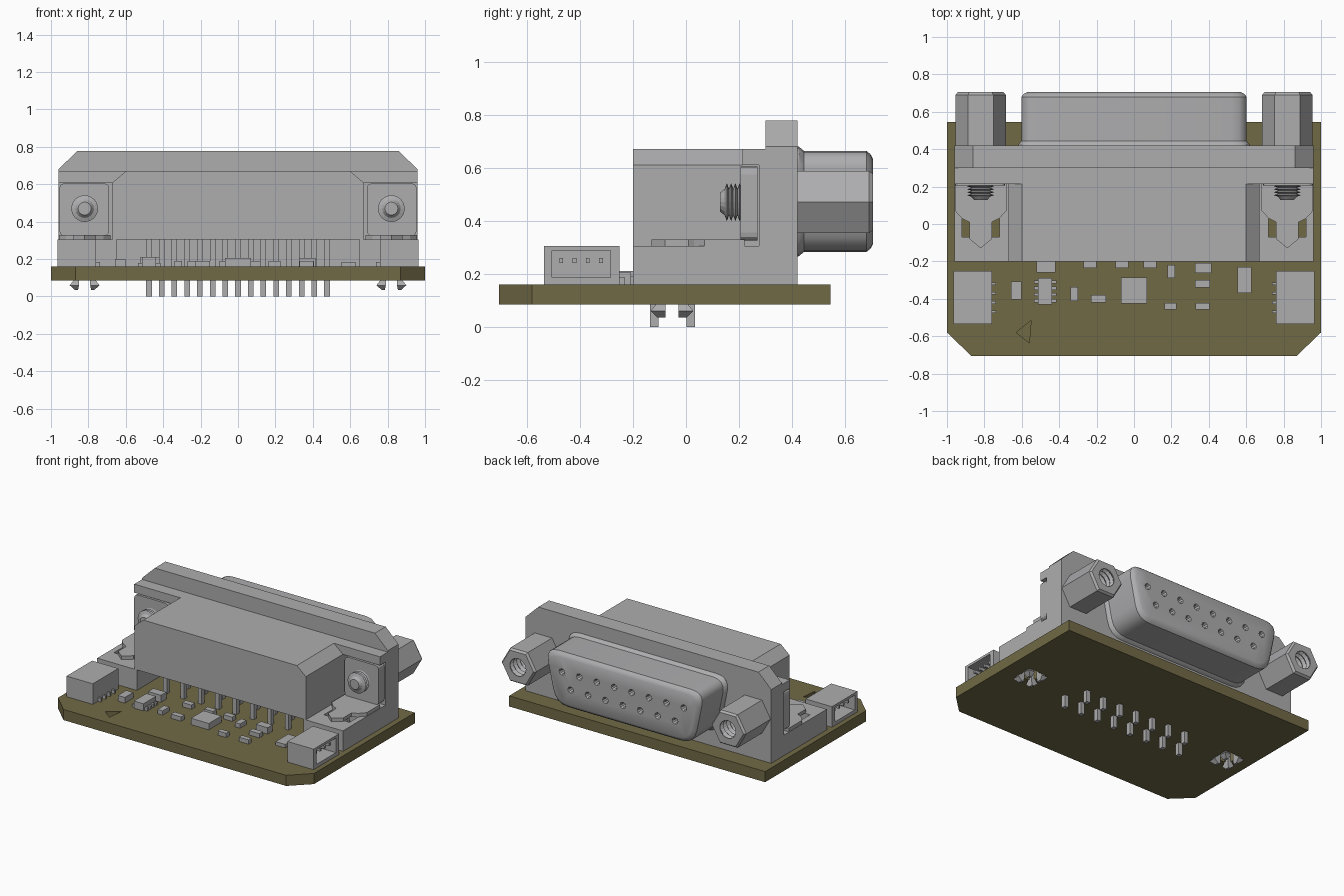
import bpy, bmesh, math
from mathutils import Vector

if "Cube" in bpy.data.objects:
    bpy.data.objects.remove(bpy.data.objects["Cube"], do_unlink=True)


def material(name, rgb):
    m = bpy.data.materials.new(name)
    m.use_nodes = True
    m.diffuse_color = (*rgb, 1)
    m.node_tree.nodes["Principled BSDF"].inputs["Base Color"].default_value = (*rgb, 1)
    return m


GREY = material("component grey", (0.42, 0.42, 0.43))
OLIVE = material("board olive", (0.165, 0.143, 0.06))


def finish(bm, name, mat=GREY, smooth=False):
    bmesh.ops.recalc_face_normals(bm, faces=bm.faces)
    mesh = bpy.data.meshes.new(name)
    bm.to_mesh(mesh)
    bm.free()
    mesh.materials.append(mat)
    ob = bpy.data.objects.new(name, mesh)
    bpy.context.collection.objects.link(ob)
    if smooth:
        activate(ob)
        bpy.ops.object.shade_smooth_by_angle(angle=math.radians(35))
    return ob


def activate(ob):
    bpy.ops.object.select_all(action='DESELECT')
    ob.select_set(True)
    bpy.context.view_layer.objects.active = ob


def add_loft(bm, rings):
    """Skin a stack of equal rings and cap both ends."""
    loops = [[bm.verts.new(p) for p in ring] for ring in rings]
    n = len(loops[0])
    for a, b in zip(loops, loops[1:]):
        for i in range(n):
            j = (i + 1) % n
            bm.faces.new((a[i], a[j], b[j], b[i]))
    bm.faces.new(loops[0])
    bm.faces.new(loops[-1])


def add_box(bm, x0, x1, y0, y1, z0, z1):
    x0, x1 = sorted((x0, x1))
    add_loft(bm, [[(x0, y0, z), (x1, y0, z), (x1, y1, z), (x0, y1, z)] for z in (z0, z1)])


def boxes(name, items, mat=GREY):
    bm = bmesh.new()
    for b in items:
        add_box(bm, *b)
    return finish(bm, name, mat)


def plan_prism(name, pts, z0, z1, mat=GREY):
    bm = bmesh.new()
    add_loft(bm, [[(x, y, z) for x, y in pts] for z in (z0, z1)])
    return finish(bm, name, mat)


def depth_prism(name, pts, y0, y1):
    bm = bmesh.new()
    add_loft(bm, [[(x, y, z) for x, z in pts] for y in (y0, y1)])
    return finish(bm, name)


def add_turned(bm, cx, cz, profile, sides, turn=0.0):
    """Turn a (y, radius) profile round an axis that runs along y."""
    add_loft(bm, [[(cx + r * math.cos(turn + 2 * math.pi * i / sides), y,
                    cz + r * math.sin(turn + 2 * math.pi * i / sides))
                   for i in range(sides)] for y, r in profile])


def cut(ob, cutter):
    cutter.hide_render = True
    mod = ob.modifiers.new("cut", 'BOOLEAN')
    mod.operation = 'DIFFERENCE'
    mod.solver = 'EXACT'
    mod.object = cutter
    activate(ob)
    bpy.ops.object.modifier_apply(modifier=mod.name)
    bpy.data.objects.remove(cutter, do_unlink=True)


def rounded(corners, radius, steps=4):
    """Round every corner of a convex outline."""
    out = []
    for i, c in enumerate(corners):
        c = Vector(c)
        a = c + (Vector(corners[i - 1]) - c).normalized() * radius
        b = c + (Vector(corners[(i + 1) % len(corners)]) - c).normalized() * radius
        for k in range(steps + 1):
            t = k / steps
            out.append(a * (1 - t) ** 2 + c * 2 * t * (1 - t) + b * t * t)
    return out


PITCH = 0.068
BOLT_X, BOLT_Z = 0.82, 0.47

# Circuit board with clipped front corners, peg holes and a small wedge pit
board = plan_prism("circuit_board", [(-1, 0.545), (-1, -0.58), (-0.87, -0.705),
                                     (0.87, -0.705), (1, -0.58), (1, 0.545)], 0.085, 0.16, OLIVE)
bm = bmesh.new()
for s in (-1, 1):
    add_loft(bm, [[(s * BOLT_X + 0.06 * math.cos(math.tau * i / 16),
                    -0.05 + 0.06 * math.sin(math.tau * i / 16), z) for i in range(16)]
                  for z in (0.05, 0.2)])
cut(board, finish(bm, "peg_hole_cutter", OLIVE))
pit = [(-0.63, -0.58), (-0.55, -0.515), (-0.56, -0.635)]
cut(board, plan_prism("pit_cutter", pit, 0.1, 0.2, OLIVE))

# Connector housing, flange and top ledge
depth_prism("connector_housing", [(-0.67, 0.305), (0.67, 0.305), (0.67, 0.61), (0.6, 0.67),
                                  (-0.6, 0.67), (-0.67, 0.61)], -0.2, 0.3)
depth_prism("flange", [(-0.96, 0.16), (0.96, 0.16), (0.96, 0.68), (0.86, 0.777),
                       (-0.86, 0.777), (-0.96, 0.68)], 0.3, 0.42)
boxes("flange_ledge", [(-0.96, 0.96, 0.213, 0.3, 0.61, 0.67),
                       (-0.96, 0.96, 0.275, 0.3, 0.16, 0.62)])

# D-shaped socket shell, flared at its root, with contact holes
outline = rounded([(-0.62, 0.663), (0.62, 0.663), (0.54, 0.282), (-0.54, 0.282)], 0.1)
centre = Vector((0, BOLT_Z))
bm = bmesh.new()
rings = []
for y, grow in ((0.41, 0.018), (0.425, 0.016), (0.445, 0), (0.68, 0), (0.695, -0.012), (0.705, -0.03)):
    rings.append([(p.x * (1 + grow / 0.6), y, BOLT_Z + (p.y - BOLT_Z) * (1 + grow / 0.19))
                  for p in outline])
add_loft(bm, rings)
shell = finish(bm, "socket_shell")
bm = bmesh.new()
for i in range(15):
    add_turned(bm, (i - 7) * PITCH, 0.42 if i % 2 else 0.53,
               [(0.62, 0.014), (0.695, 0.016), (0.715, 0.03)], 8)
cut(shell, finish(bm, "contact_hole_cutter"))
activate(shell)
bpy.ops.object.shade_smooth_by_angle(angle=math.radians(35))

# Two staggered rows of contact pins through the board
pins = []
for i in range(15):
    x, y = (i - 7) * PITCH, 0.017 if i % 2 else -0.12
    pins.append((x - 0.015, x + 0.015, y - 0.016, y + 0.016, 0, 0.31))
boxes("contact_pins", pins)

# Mirrored parts at each end
for s, side in ((1, "left"), (-1, "right")):
    # Foot block with a slot for the board lock
    foot = boxes(side + "_foot", [(s * 0.65, s * 0.96, -0.2, 0.29, 0.16, 0.305)])
    cut(foot, boxes("slot_cutter", [(s * 0.72, s * 0.92, -0.07, 0.03, 0.1, 0.4)]))

    # Bracket plate and tongue strap
    plate = rounded([(s * 0.69, 0.325), (s * 0.955, 0.325), (s * 0.955, 0.605), (s * 0.69, 0.605)], 0.03, 3)
    depth_prism(side + "_bracket_plate", plate, 0.205, 0.27)
    half = [(0.137, 0.22), (0.137, 0.07), (0.1, 0.03), (0.06, 0.01), (0.06, -0.08), (0, -0.13)]
    strap = [(s * BOLT_X + x, y) for x, y in half]
    strap += [(s * BOLT_X - x, y) for x, y in reversed(half[:-1])]
    plan_prism(side + "_bracket_strap", strap, 0.305, 0.33)

    # Four tapered board lock prongs
    bm = bmesh.new()
    for px in (-1, 1):
        for py in (-1, 1):
            rings = []
            for z, inner, outer in ((0.035, 0.035, 0.052), (0.06, 0.03, 0.08),
                                    (0.085, 0.03, 0.06), (0.305, 0.03, 0.05)):
                x0, x1 = (s * BOLT_X + px * r for r in (inner, outer))
                y0, y1 = (-0.053 + py * r for r in (0.025, max(0.055, outer)))
                rings.append([(x0, y0, z), (x1, y0, z), (x1, y1, z), (x0, y1, z)])
            add_loft(bm, rings)
    finish(bm, side + "_board_lock")

    # Threaded bolt end and hexagonal jack post
    bm = bmesh.new()
    thread = [(0.21 - 0.008 * k, 0.072 if k % 2 else 0.05) for k in range(9)]
    add_turned(bm, s * BOLT_X, BOLT_Z, thread + [(0.128, 0.035)], 16)
    finish(bm, side + "_bolt_end")
    bm = bmesh.new()
    add_turned(bm, s * BOLT_X, BOLT_Z, [(0.415, 0.135), (0.69, 0.135), (0.705, 0.122)], 6)
    post = finish(bm, side + "_jack_post")
    bm = bmesh.new()
    bore = [(0.72 - 0.018 * k, 0.075 if k % 2 == 0 else 0.06) for k in range(11)]
    add_turned(bm, s * BOLT_X, BOLT_Z, bore, 16)
    cut(post, finish(bm, "bore_cutter"))

    # Small side-entry socket with four contacts and leads
    socket = boxes(side + "_cable_socket", [(s * 0.76, s * 0.965, -0.535, -0.25, 0.16, 0.305)])
    cut(socket, boxes("mouth_cutter", [(s * 0.82, s * 1.0, -0.505, -0.285, 0.185, 0.288)]))
    contacts = []
    for k in range(4):
        y = -0.395 + (k - 1.5) * 0.05
        contacts.append((s * 0.8, s * 0.94, y - 0.007, y + 0.007, 0.24, 0.26))
        contacts.append((s * 0.737, s * 0.77, y - 0.007, y + 0.007, 0.16, 0.185))
    boxes(side + "_cable_contacts", contacts)

# Surface parts: x, y, width, depth, height
parts = [(-0.47, -0.23, 0.1, 0.06, 0.05), (0.37, -0.235, 0.09, 0.055, 0.045),
         (0.2, -0.255, 0.04, 0.07, 0.03), (0.365, -0.32, 0.08, 0.04, 0.03),
         (-0.63, -0.355, 0.055, 0.095, 0.04), (-0.475, -0.36, 0.075, 0.14, 0.05),
         (-0.32, -0.375, 0.04, 0.075, 0.03), (-0.19, -0.4, 0.08, 0.04, 0.03),
         (0, -0.355, 0.14, 0.14, 0.045), (0.195, -0.44, 0.065, 0.035, 0.03),
         (0.365, -0.44, 0.075, 0.035, 0.03), (0.59, -0.3, 0.075, 0.14, 0.025)]
parts += [(x, -0.215, 0.07, 0.04, 0.03) for x in (-0.235, -0.065, 0.085)]
boxes("surface_parts", [(x - w / 2, x + w / 2, y - d / 2, y + d / 2, 0.155, 0.16 + h)
                        for x, y, w, d, h in parts])
boxes("chip_leads", [(-0.535, -0.415, y - 0.009, y + 0.009, 0.155, 0.18)
                     for y in (-0.41, -0.377, -0.343, -0.31)])
